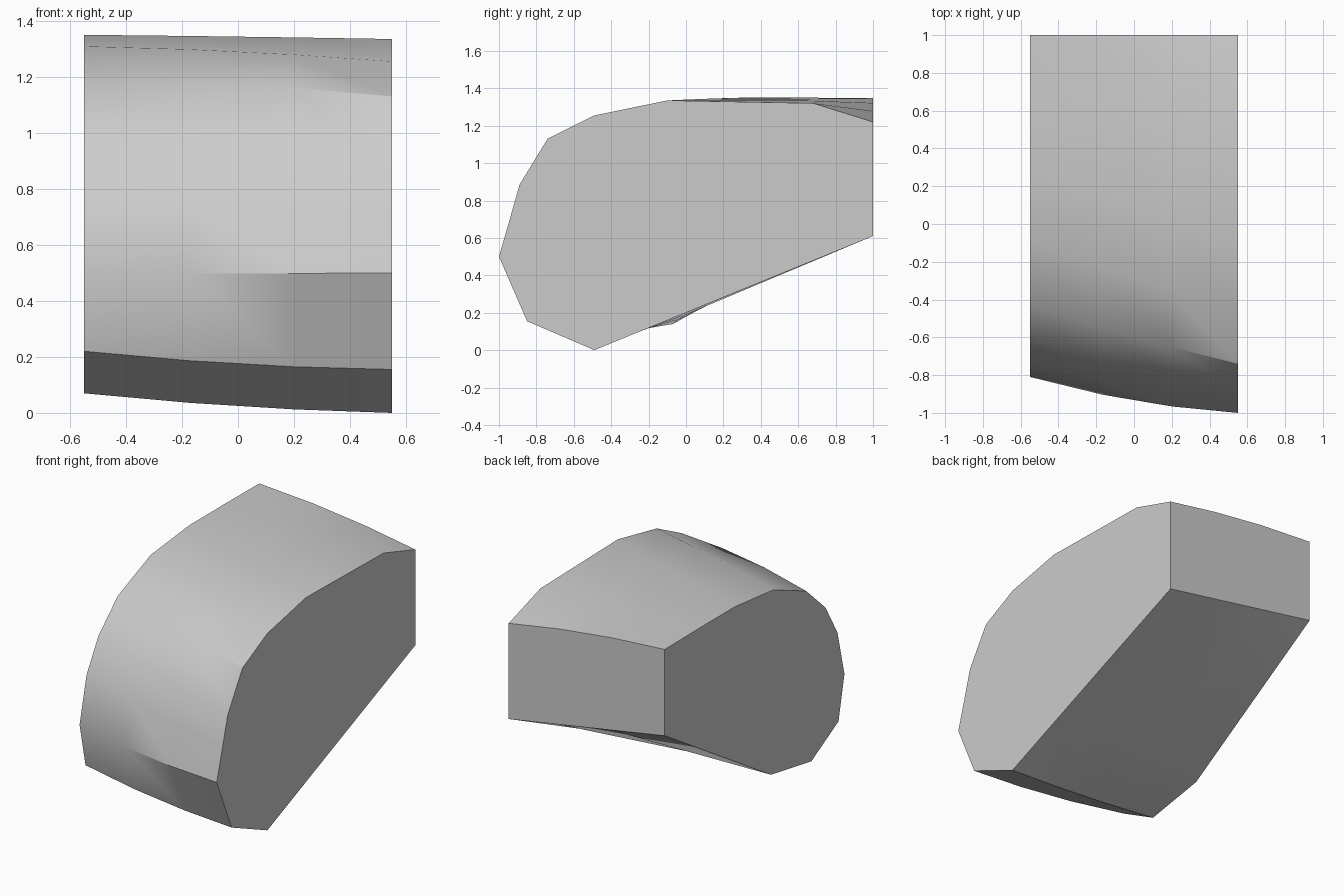
import bpy, bmesh, math
from mathutils import Vector

if "Cube" in bpy.data.objects:
    bpy.data.objects.remove(bpy.data.objects["Cube"], do_unlink=True)

# One plain grey for the whole body
grey = bpy.data.materials.new("light grey")
grey.use_nodes = True
grey.diffuse_color = (0.6, 0.6, 0.6, 1)
grey.node_tree.nodes["Principled BSDF"].inputs["Base Color"].default_value = (0.6, 0.6, 0.6, 1)

# End outlines as (y, z), from the top back corner over the front to the bottom back corner
RIGHT_END = [(1, 1.347), (0.65, 1.35), (0.296, 1.35), (-0.095, 1.309), (-0.425, 1.175),
             (-0.62, 0.995), (-0.74, 0.79), (-0.81, 0.5), (-0.75, 0.22), (-0.477, 0.07),
             (-0.07, 0.14), (1, 0.797)]
LEFT_END = [(1, 1.22), (0.68, 1.32), (-0.1, 1.335), (-0.49, 1.255), (-0.74, 1.13),
            (-0.89, 0.885), (-0.945, 0.69), (-1, 0.5), (-0.85, 0.155), (-0.49, 0),
            (0.02, 0.209), (1, 0.61)]
STATIONS = [-0.55, -0.17, 0.2, 0.55]
BULGE = 0.16


def outward(i):
    """Outward direction of the mean outline at point i; the bottom stays straight."""
    if i == 0:
        return Vector((0, 1))
    if i >= 10:
        return Vector((0, 0))
    mean = [(Vector(a) + Vector(b)) / 2 for a, b in zip(RIGHT_END, LEFT_END)]
    d = (mean[i + 1] - mean[i - 1]).normalized()
    return Vector((d.y, -d.x))


def section(bm, x):
    """Ring of vertices at x, blended between the ends and swollen slightly mid-way."""
    t = (x + 0.55) / 1.1
    ring = []
    for i, (a, b) in enumerate(zip(RIGHT_END, LEFT_END)):
        a, b, n = Vector(a), Vector(b), outward(i)
        p = a.lerp(b, t) + n * abs((b - a).dot(n)) * BULGE * 4 * t * (1 - t)
        ring.append(bm.verts.new((x, p.x, min(p.y, 1.35))))
    return ring


# Loft the curved body through the stations and cap its ends
bm = bmesh.new()
rings = [section(bm, x) for x in STATIONS]
count = len(RIGHT_END)
for r0, r1 in zip(rings, rings[1:]):
    for i in range(count):
        j = (i + 1) % count
        bm.faces.new((r0[i], r0[j], r1[j], r1[i]))
bm.faces.new(rings[0])
bm.faces.new(rings[-1])
bmesh.ops.recalc_face_normals(bm, faces=bm.faces)
mesh = bpy.data.meshes.new("curved_body")
bm.to_mesh(mesh)
bm.free()
mesh.materials.append(grey)
body = bpy.data.objects.new("curved_body", mesh)
bpy.context.collection.objects.link(body)

# Smooth the curved shell, keeping the rims and creases sharp
bpy.ops.object.select_all(action='DESELECT')
body.select_set(True)
bpy.context.view_layer.objects.active = body
bpy.ops.object.shade_smooth_by_angle(angle=math.radians(30))
